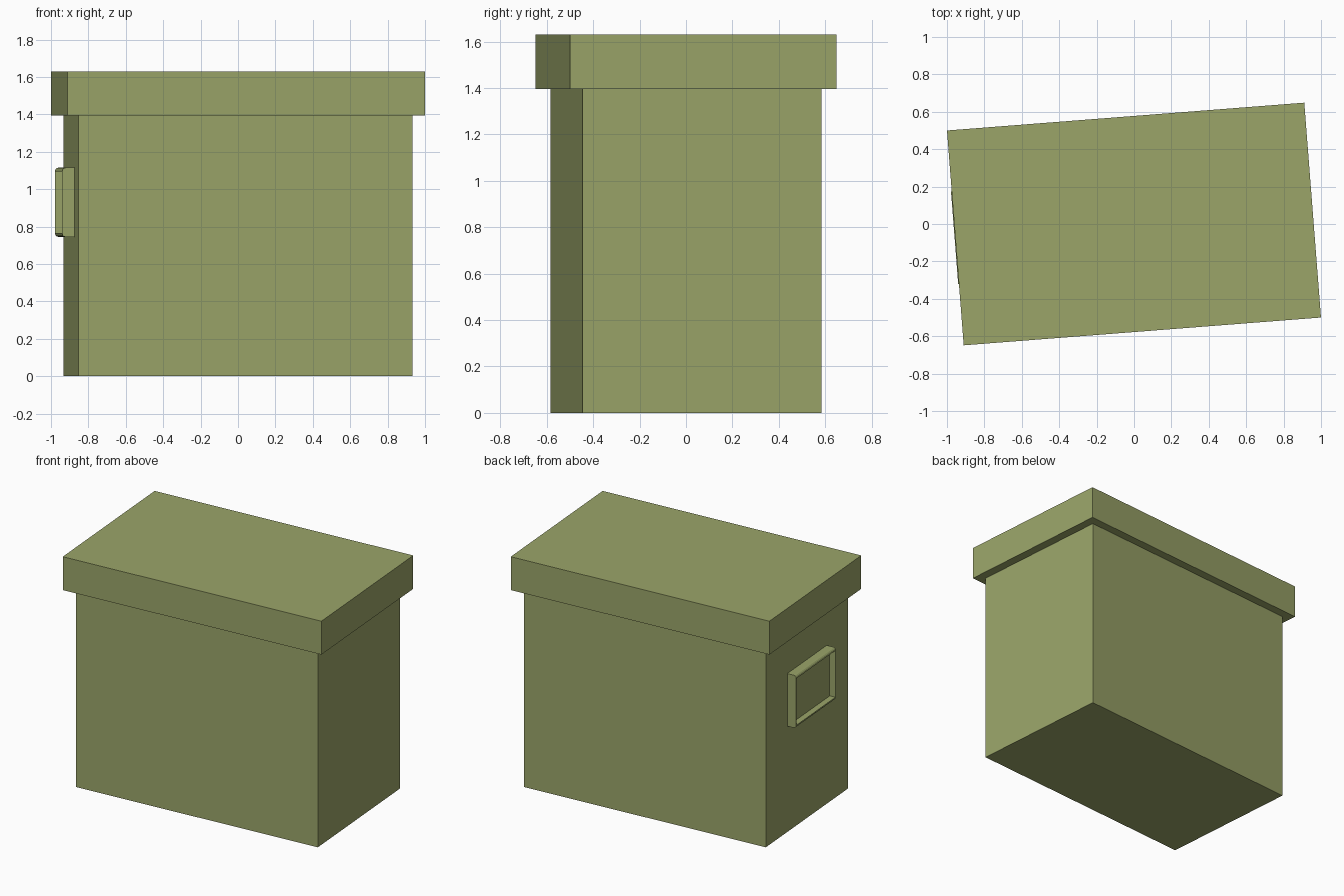
import bpy, bmesh, math
from mathutils import Matrix, Vector

if "Cube" in bpy.data.objects:
    bpy.data.objects.remove(bpy.data.objects["Cube"])

TURN = Matrix.Rotation(math.radians(4.45), 4, 'Z')  # whole box is slightly turned

olive = bpy.data.materials.new("olive_card")
olive.diffuse_color = (0.325, 0.376, 0.141, 1)
olive.use_nodes = True
olive.node_tree.nodes["Principled BSDF"].inputs["Base Color"].default_value = olive.diffuse_color


def box_mesh(lo, hi):
    """Axis-aligned box between two corners, as a bmesh."""
    lo, hi = Vector(lo), Vector(hi)
    bm = bmesh.new()
    size = hi - lo
    mat = Matrix.Translation((lo + hi) / 2) @ Matrix.Diagonal((*size, 1))
    bmesh.ops.create_cube(bm, size=1, matrix=mat)
    bm.normal_update()
    return bm


def finish(bm, name):
    bm.transform(TURN)
    bm.normal_update()
    me = bpy.data.meshes.new(name)
    bm.to_mesh(me)
    bm.free()
    me.materials.append(olive)
    ob = bpy.data.objects.new(name, me)
    bpy.context.collection.objects.link(ob)
    return ob


# Box body and overhanging lid
finish(box_mesh((-0.8965, -0.517, 0), (0.8965, 0.517, 1.395)), "box_body")
finish(box_mesh((-0.958, -0.576, 1.395), (0.958, 0.576, 1.63)), "lid")

# Handle frame on the left end: rounded long edges, hollowed outer face
bm = box_mesh((-0.962, -0.248, 0.745), (-0.885, 0.248, 1.115))
long_edges = [e for e in bm.edges
              if all(v.co.x < -0.95 for v in e.verts)
              and abs(e.verts[0].co.z - e.verts[1].co.z) < 1e-4]
bmesh.ops.bevel(bm, geom=long_edges, offset=0.018, segments=3, profile=0.5,
                affect='EDGES')
bm.normal_update()
outer = min(bm.faces, key=lambda f: f.normal.x * f.calc_area())
bmesh.ops.inset_region(bm, faces=[outer], thickness=0.004, depth=0)
ext = bmesh.ops.extrude_discrete_faces(bm, faces=[outer])
floor = ext["faces"][0]
for v in floor.verts:
    v.co.x += 0.042
finish(bm, "handle")
